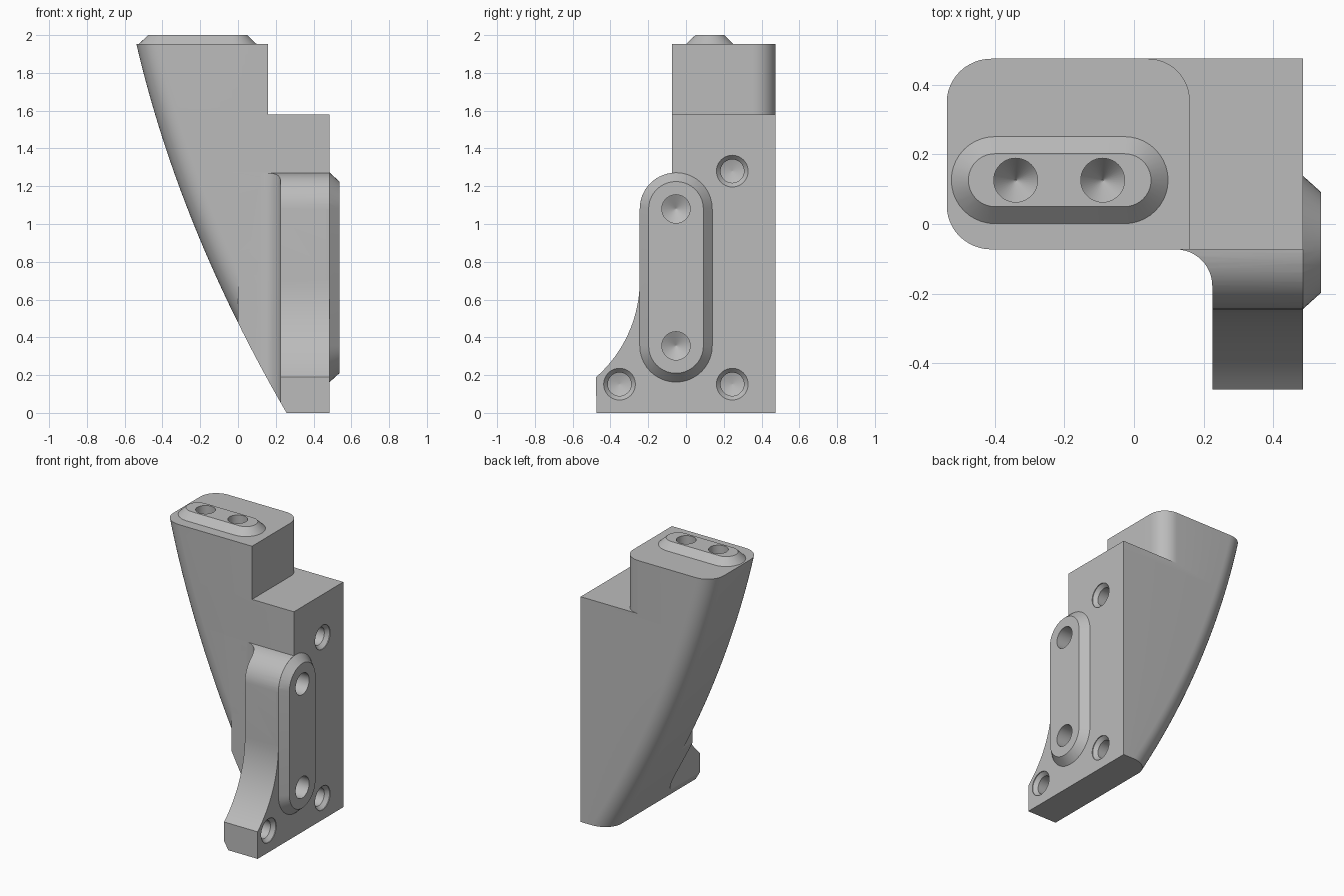
import bpy, bmesh
from math import sin, cos, pi, radians, sqrt

cube = bpy.data.objects.get("Cube")
if cube:
    bpy.data.objects.remove(cube, do_unlink=True)

grey = bpy.data.materials.new("plain grey")
grey.use_nodes = True
grey.diffuse_color = (0.5, 0.5, 0.5, 1)
grey.node_tree.nodes["Principled BSDF"].inputs["Base Color"].default_value = (0.5, 0.5, 0.5, 1)

FRONT, BACK, SIDE, TOP = -0.073, 0.475, 0.485, 1.953
ROUND = 0.125


def loft(name, rings):
    """Closed solid through a list of equally sized rings of points."""
    bm = bmesh.new()
    loops = [[bm.verts.new(p) for p in ring] for ring in rings]
    n = len(loops[0])
    for low, high in zip(loops, loops[1:]):
        for i in range(n):
            j = (i + 1) % n
            bm.faces.new((low[i], low[j], high[j], high[i]))
    bm.faces.new(loops[0])
    bm.faces.new(loops[-1])
    bmesh.ops.recalc_face_normals(bm, faces=bm.faces)
    mesh = bpy.data.meshes.new(name)
    bm.to_mesh(mesh)
    bm.free()
    mesh.materials.append(grey)
    obj = bpy.data.objects.new(name, mesh)
    bpy.context.collection.objects.link(obj)
    return obj


def place(points, axis, d):
    """Put a 2D outline at distance d along an axis."""
    if axis == "x":
        return [(d, u, v) for u, v in points]
    if axis == "y":
        return [(u, d, v) for u, v in points]
    return [(u, v, d) for u, v in points]


def prism(name, points, axis, start, end):
    return loft(name, [place(points, axis, start), place(points, axis, end)])


def arc(cu, cv, ru, rv, a0, a1, steps=12):
    angles = [radians(a0 + (a1 - a0) * i / steps) for i in range(steps + 1)]
    return [(cu + ru * cos(a), cv + rv * sin(a)) for a in angles]


def circle(cu, cv, r):
    return arc(cu, cv, r, r, 0, 360, 40)[:-1]


def combine(target, other, operation):
    mod = target.modifiers.new(operation, "BOOLEAN")
    mod.operation, mod.solver, mod.object = operation, "EXACT", other
    bpy.context.view_layer.objects.active = target
    bpy.ops.object.modifier_apply(modifier=mod.name)
    bpy.data.objects.remove(other, do_unlink=True)


def drill(target, axis, cu, cv, steps):
    """Round hole; steps are pairs of depth position and radius."""
    cutter = loft("drill", [place(circle(cu, cv, r), axis, d) for d, r in steps])
    combine(target, cutter, "DIFFERENCE")


# Bowed side of the body
def bow(z):
    t = z / TOP
    return 0.257 - 0.795 * t - 0.34 * t * (1 - t)


def bow_slope(z):
    return (bow(z + 0.01) - bow(z - 0.01)) / 0.02


heights = [TOP * i / 32 for i in range(33)]


def section(z):
    x, rx = bow(z), ROUND * sqrt(1 + bow_slope(z) ** 2)
    outline = [(SIDE, FRONT), (SIDE, BACK)]
    outline += arc(x + rx, BACK - ROUND, rx, ROUND, 90, 180)
    outline += arc(x + rx, FRONT + ROUND, rx, ROUND, 180, 270)
    return place(outline, "z", z)


body = loft("bracket_body", [section(z) for z in heights])

# Step beside the upper block, with its rounded back corner
step = [(0.8, -0.4), (0.16, -0.4)] + arc(0.04, BACK - 0.12, 0.12, 0.12, 0, 90)
step += [(0.04, 0.8), (0.8, 0.8)]
combine(body, prism("step_cutter", step, "z", 1.58, 2.2), "DIFFERENCE")

# Front flange with a concave lower toe and a round top
flange_outline = [(0.06, 0), (-0.475, 0)]
flange_outline += arc(-0.925, 0.7, 0.68, 0.68, -48.6, 0, 20)
flange_outline += arc(-0.053, 1.08, 0.192, 0.192, 180, 90, 16)
flange_outline += [(0.06, 1.272)]
flange = prism("flange", flange_outline, "x", 0.0, SIDE)

inner = [(-0.6, -0.8), (0.225, -0.8)]
inner += arc(0.12, FRONT - 0.105, 0.105, 0.105, 0, 90)
inner += [(-0.6, FRONT)]
combine(flange, prism("fillet_cutter", inner, "z", -0.2, 1.6), "DIFFERENCE")

wedge = [(-1, -0.1), (bow(-0.1), -0.1)]
wedge += [(bow(z), z) for z in heights] + [(-1, TOP)]
combine(flange, prism("bow_cutter", wedge, "y", -0.8, 0.4), "DIFFERENCE")
combine(body, flange, "UNION")


# Raised rounded pads with sloping edges
def slot(u0, u1, v, r, upright):
    pts = arc(u1, v, r, r, -90, 90, 20) + arc(u0, v, r, r, 90, 270, 20)
    return [(b, a) for a, b in pts] if upright else pts


def pad(name, axis, u0, u1, v, wide, narrow, base, height, upright):
    levels = [(base - 0.02, wide), (base, wide), (base + height, narrow)]
    return loft(name, [place(slot(u0, u1, v, r, upright), axis, d) for d, r in levels])


combine(body, pad("side_pad", "x", 0.355, 1.08, -0.053, 0.192, 0.145, SIDE, 0.052, True), "UNION")
combine(body, pad("top_pad", "z", -0.40, -0.027, 0.126, 0.125, 0.076, TOP, 0.047, False), "UNION")

# Holes in the pads
for z in (0.355, 1.08):
    drill(body, "x", -0.053, z, [(0.6, 0.075), (0.36, 0.075), (0.32, 0.002)])
for x in (-0.34, -0.09):
    drill(body, "z", x, 0.126, [(2.1, 0.063), (1.82, 0.063), (1.74, 0.002)])

# Countersunk screw holes in the side face
for y, z in ((0.245, 1.28), (0.245, 0.152), (-0.352, 0.152)):
    drill(body, "x", y, z, [(0.6, 0.084), (SIDE - 0.005, 0.084),
                            (SIDE - 0.03, 0.062), (0.38, 0.062), (0.36, 0.002)])

bpy.ops.object.select_all(action="DESELECT")
body.select_set(True)
bpy.context.view_layer.objects.active = body
bpy.ops.object.shade_smooth_by_angle(angle=radians(25))
